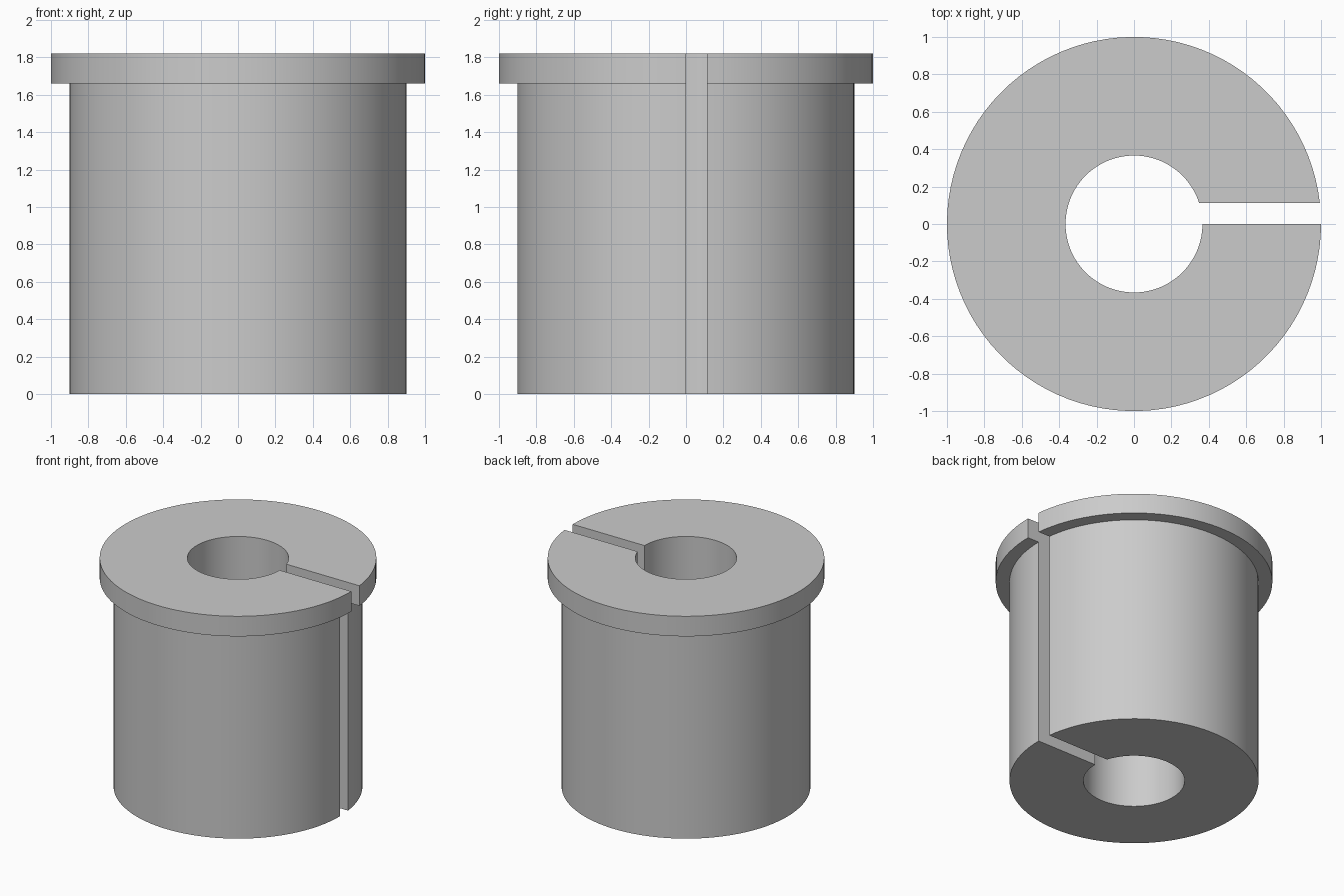
import bpy
import bmesh
from math import asin, cos, sin, pi, radians

if "Cube" in bpy.data.objects:
    bpy.data.objects.remove(bpy.data.objects["Cube"], do_unlink=True)

# Main dimensions
BORE, BODY, FLANGE = 0.366, 0.9, 1.0
SHOULDER, HEIGHT = 1.66, 1.82
SLOT = 0.112
SEGMENTS = 96

# Cross-section of the sleeve wall (radius, height)
profile = [(BORE, 0), (BODY, 0), (BODY, SHOULDER),
           (FLANGE, SHOULDER), (FLANGE, HEIGHT), (BORE, HEIGHT)]

# Sweep the section around z, leaving a parallel-sided slot on the +x side
bm = bmesh.new()
sections = []
for i in range(SEGMENTS + 1):
    ring = []
    for r, z in profile:
        start = asin(SLOT / r)
        a = start + (2 * pi - start) * i / SEGMENTS
        ring.append(bm.verts.new((r * cos(a), r * sin(a), z)))
    sections.append(ring)

count = len(profile)
for a, b in zip(sections, sections[1:]):
    for k in range(count):
        n = (k + 1) % count
        bm.faces.new((a[k], a[n], b[n], b[k]))

# Flat slot walls
bm.faces.new(sections[0])
bm.faces.new(sections[-1])
bmesh.ops.recalc_face_normals(bm, faces=bm.faces)

mesh = bpy.data.meshes.new("split_flanged_bushing")
bm.to_mesh(mesh)
bm.free()
bushing = bpy.data.objects.new("split_flanged_bushing", mesh)
bpy.context.collection.objects.link(bushing)

# Plain grey material
grey = bpy.data.materials.new("light_grey")
grey.use_nodes = True
colour = (0.6, 0.6, 0.6, 1)
grey.diffuse_color = colour
grey.node_tree.nodes["Principled BSDF"].inputs["Base Color"].default_value = colour
mesh.materials.append(grey)

# Smooth round walls with crisp edges
bpy.ops.object.select_all(action='DESELECT')
bushing.select_set(True)
bpy.context.view_layer.objects.active = bushing
bpy.ops.object.shade_smooth_by_angle(angle=radians(30))
